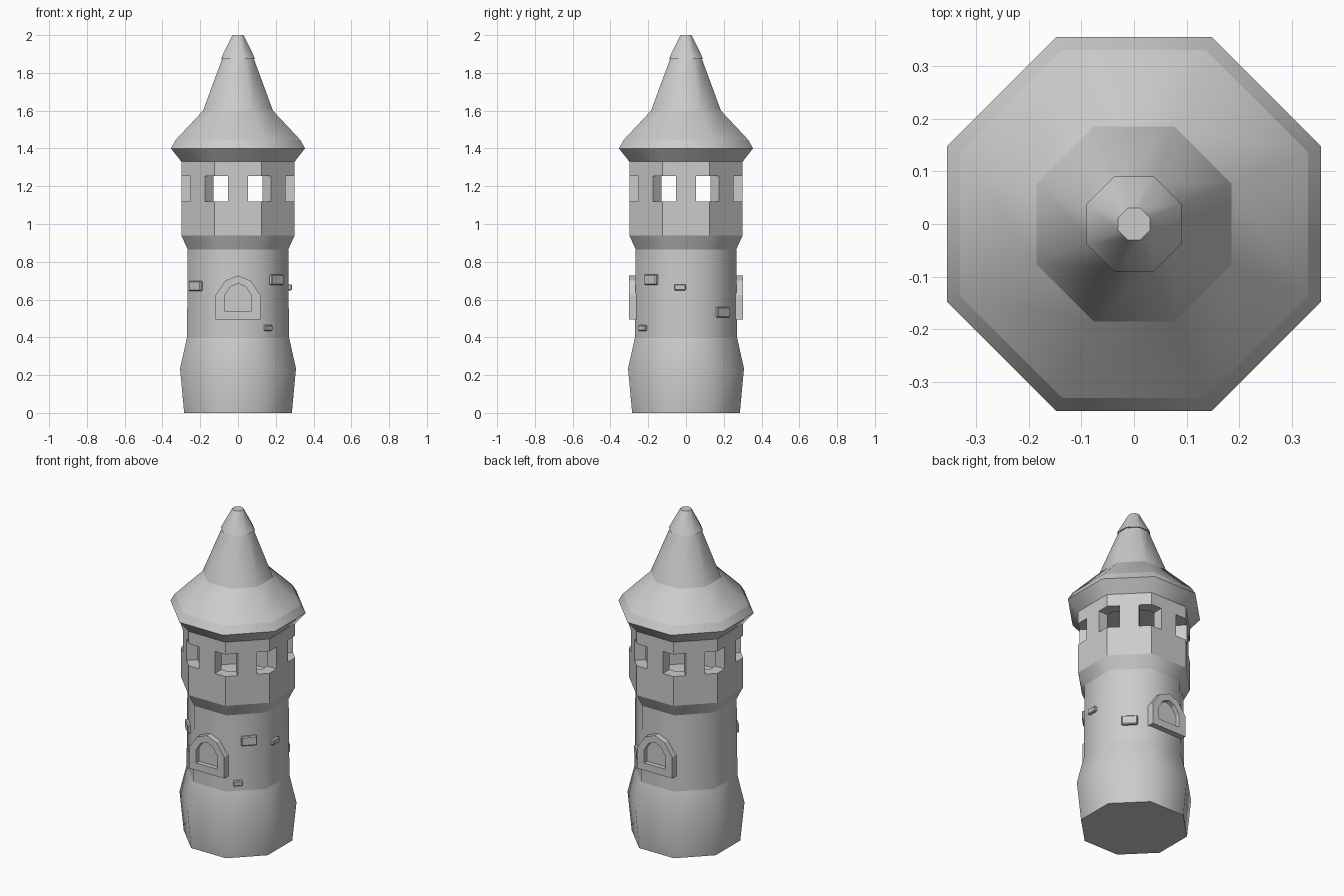
import bpy, bmesh
from math import pi, tan, cos, sin
from mathutils import Vector, Matrix

old = bpy.data.objects.get("Cube")
if old:
    bpy.data.objects.remove(old, do_unlink=True)

stone = bpy.data.materials.new("plain grey stone")
stone.use_nodes = True
GREY = (0.6, 0.6, 0.6, 1)
stone.diffuse_color = GREY
stone.node_tree.nodes["Principled BSDF"].inputs["Base Color"].default_value = GREY

SIDES = 8
HALF = tan(pi / SIDES)


def finish(name, bm):
    bmesh.ops.recalc_face_normals(bm, faces=bm.faces[:])
    mesh = bpy.data.meshes.new(name)
    bm.to_mesh(mesh)
    bm.free()
    mesh.materials.append(stone)
    obj = bpy.data.objects.new(name, mesh)
    bpy.context.collection.objects.link(obj)
    return obj


def on_side(side, apothem, along, z):
    """Point on one octagon side; side 0 faces +x, counted anticlockwise."""
    a = side * 2 * pi / SIDES
    return Vector((apothem * cos(a) - along * sin(a),
                   apothem * sin(a) + along * cos(a), z))


def loft(name, rings, smooth=False, creases=()):
    """Skin closed rings of points, cap both ends, crease the listed rings."""
    bm = bmesh.new()
    loops = [[bm.verts.new(p) for p in ring] for ring in rings]
    n = len(loops[0])
    for low, high in zip(loops, loops[1:]):
        for i in range(n):
            j = (i + 1) % n
            bm.faces.new((low[i], low[j], high[j], high[i])).smooth = smooth
    for k in (0, len(loops) - 1):
        bm.faces.new(loops[k])
    for k in {0, len(loops) - 1, *creases}:
        for i in range(n):
            bm.edges.get((loops[k][i], loops[k][(i + 1) % n])).smooth = False
    return finish(name, bm)


def octagon_loft(name, profile, creases=()):
    rings = [[on_side(s, a, a * HALF, z) for s in range(SIDES)] for a, z in profile]
    return loft(name, rings, True, creases)


# Tower shaft with bulging foot and flared collar
octagon_loft("tower_shaft",
             [(0.285, 0), (0.307, 0.235), (0.27, 0.4), (0.266, 0.865), (0.3, 0.94)],
             creases=(2, 3))

# Roof with sloping eaves, and its tip
octagon_loft("roof",
             [(0.3, 1.33), (0.355, 1.4), (0.33, 1.445), (0.185, 1.6), (0.082, 1.88)],
             creases=(1, 2, 3))
octagon_loft("roof_tip", [(0.09, 1.877), (0.03, 2.0)])


# Hollow lookout room: windows wrap around the eight corners
def lookout_wall(outer=0.3, thick=0.064, pier=0.054):
    levels = (0.94, 1.12, 1.255, 1.33)
    bm = bmesh.new()

    def column(apothem):
        return [[bm.verts.new(on_side(s, apothem, t, z)) for z in levels]
                for s in range(SIDES) for t in (-pier, pier, apothem * HALF)]

    out, inn = column(outer), column(outer - thick)
    n, rows = len(out), len(levels) - 1

    def solid(i, r):
        return 0 <= r < rows and (r != 1 or i % 3 == 0)

    for i in range(n):
        j = (i + 1) % n
        for r in range(rows):
            if not solid(i, r):
                continue
            for c in (out, inn):
                bm.faces.new((c[i][r], c[j][r], c[j][r + 1], c[i][r + 1]))
            for near, level in ((r - 1, r), (r + 1, r + 1)):
                if not solid(i, near):
                    bm.faces.new((out[i][level], out[j][level],
                                  inn[j][level], inn[i][level]))
            for near, k in (((i - 1) % n, i), (j, j)):
                if not solid(near, r):
                    bm.faces.new((out[k][r], out[k][r + 1],
                                  inn[k][r + 1], inn[k][r]))
    return finish("lookout_wall", bm)


lookout_wall()


# Arched blind windows on front and back
def arch(side, depth, width, bottom, spring, top):
    rise = top - spring
    half = [(width, bottom), (width, spring), (width * 0.56, spring + rise * 0.74)]
    outline = half + [(0, top)] + [(-x, z) for x, z in reversed(half)]
    return [on_side(side, depth, x, z) for x, z in outline]


for name, side in (("front_arch", 6), ("back_arch", 2)):
    frame = (0.118, 0.495, 0.625, 0.727)
    niche = (0.072, 0.54, 0.62, 0.685)
    loft(name, [arch(side, 0.25, *frame), arch(side, 0.303, *frame),
                arch(side, 0.303, *niche), arch(side, 0.276, *niche)])


# Protruding bricks: side, position along it, height, width, brick height
bricks = {
    "front_left_brick": (7, 0.014, 0.705, 0.09, 0.056),
    "front_left_small_brick": (7, -0.05, 0.45, 0.053, 0.032),
    "left_brick": (0, -0.032, 0.665, 0.062, 0.032),
    "back_left_brick": (1, 0.0, 0.532, 0.09, 0.055),
    "front_right_brick": (5, -0.042, 0.672, 0.09, 0.052),
}
for name, (side, along, z, width, height) in bricks.items():
    bm = bmesh.new()
    bmesh.ops.create_cube(bm, size=1)
    bmesh.ops.scale(bm, vec=(0.05, width, height), verts=bm.verts[:])
    bmesh.ops.bevel(bm, geom=bm.edges[:], offset=0.005, segments=1, affect='EDGES')
    place = Matrix.Translation(on_side(side, 0.26, along, z))
    bm.transform(place @ Matrix.Rotation(side * 2 * pi / SIDES, 4, 'Z'))
    finish(name, bm)
